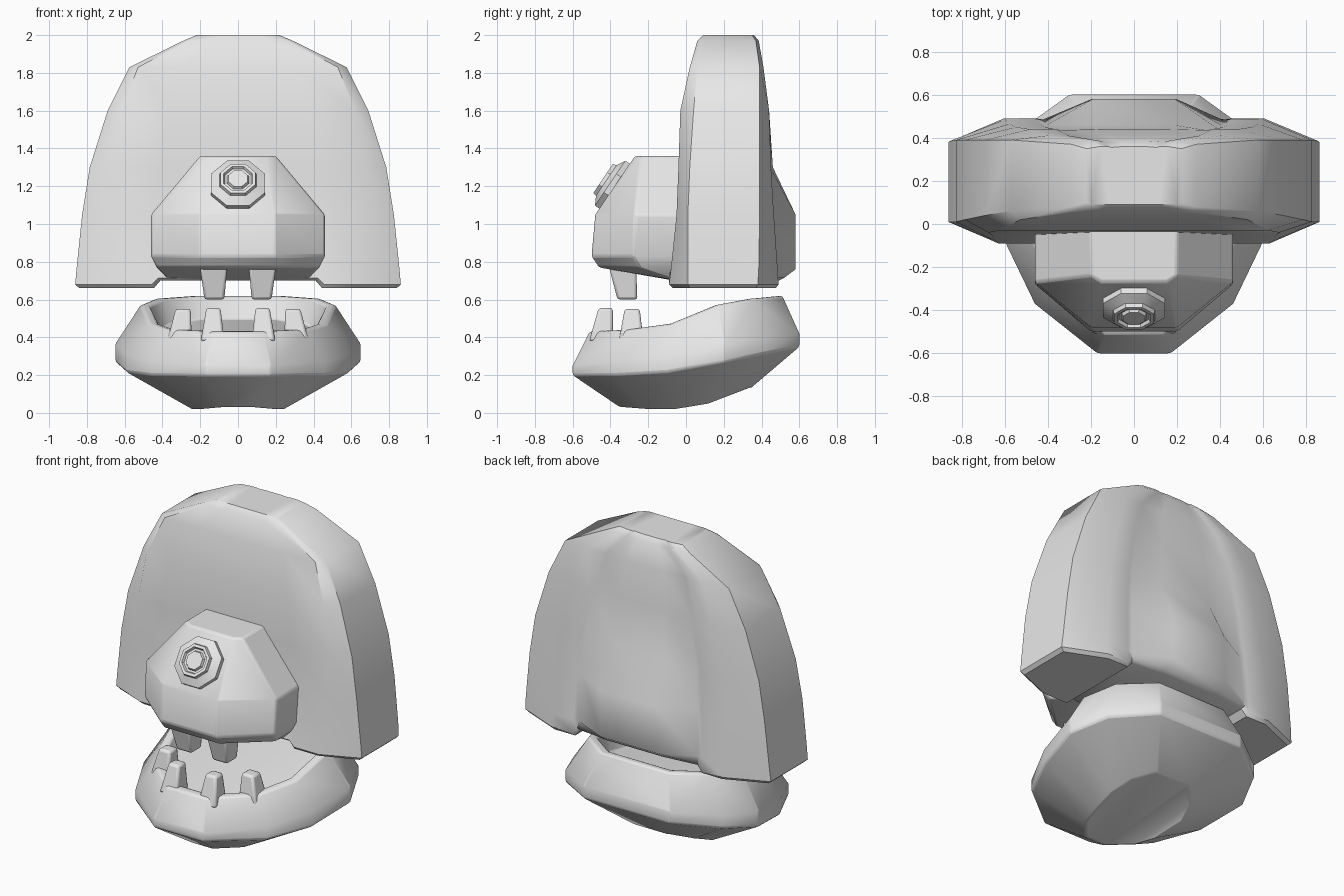
import bpy, bmesh, math
from mathutils import Vector, Matrix

if "Cube" in bpy.data.objects:
    bpy.data.objects.remove(bpy.data.objects["Cube"])

grey = bpy.data.materials.new("plain_grey")
grey.diffuse_color = (0.8, 0.8, 0.8, 1)
grey.use_nodes = True
grey.node_tree.nodes["Principled BSDF"].inputs["Base Color"].default_value = grey.diffuse_color


def finish(name, bm, bevel=0.0, angle=35):
    bmesh.ops.recalc_face_normals(bm, faces=bm.faces[:])
    me = bpy.data.meshes.new(name)
    bm.to_mesh(me)
    bm.free()
    me.materials.append(grey)
    ob = bpy.data.objects.new(name, me)
    bpy.context.collection.objects.link(ob)
    if bevel:
        m = ob.modifiers.new("soft_edges", 'BEVEL')
        m.width = bevel
        m.segments = 2
        m.limit_method = 'ANGLE'
        m.angle_limit = math.radians(35)
    bpy.ops.object.select_all(action='DESELECT')
    ob.select_set(True)
    bpy.context.view_layer.objects.active = ob
    bpy.ops.object.shade_smooth_by_angle(angle=math.radians(angle))
    return ob


def loft(name, halves, bevel=0.0, angle=35):
    """Skin mirrored half rings (front to back) and close both ends with strips."""
    bm = bmesh.new()
    rings = []
    for half in halves:
        pts = list(half) + [(-x, y, z) for x, y, z in reversed(half)]
        rings.append([bm.verts.new(p) for p in pts])
    n = len(rings[0])
    h = n // 2
    for a, b in zip(rings, rings[1:]):
        for i in range(n):
            j = (i + 1) % n
            bm.faces.new((a[i], a[j], b[j], b[i]))
    for r in (rings[0], rings[-1]):
        bm.faces.new((r[0], r[h - 1], r[h], r[n - 1]))
        for i in range(h // 2 - 1):
            q = (i, i + 1, h - 2 - i, h - 1 - i)
            bm.faces.new([r[k] for k in q])
            bm.faces.new([r[n - 1 - k] for k in q])
    return finish(name, bm, bevel, angle)


def interp(table, y):
    if y <= table[0][0]:
        return table[0][1]
    for (a, za), (b, zb) in zip(table, table[1:]):
        if y <= b:
            return za + (zb - za) * (y - a) / (b - a)
    return table[-1][1]


# Hood: z, half width, side front y, front y, front corner, side back y, back y, middle back y
hood_rows = [
    (2.00, .22, .10, .09, .90, .35, .36, .36),
    (1.97, .29, .08, .06, .90, .37, .385, .385),
    (1.83, .575, .06, .02, .92, .39, .41, .41),
    (1.60, .69, .04, -.03, .90, .39, .44, .44),
    (1.30, .785, .02, -.04, .86, .39, .45, .46),
    (1.05, .825, .01, -.05, .80, .39, .465, .58),
    (0.76, .855, .01, -.08, .75, .385, .485, .58),
    (0.68, .862, .01, -.09, .73, .38, .49, .52),
    (0.66, .84, .02, -.07, .73, .37, .475, .49),
]
hood = []
for z, w, sf, f, c, sb, b, mid in hood_rows:
    zc = .715 if z == .68 else .70 if z == .66 else z   # raised middle between the two flaps
    hood.append([(.23 * w, f, zc), (.49 * w, f, zc), (.53 * w, f, z), (c * w, f, z),
                 (w, sf, z), (w, sb, z),
                 (.70 * w, b, z), (.53 * w, b, z), (.49 * w, b - .005, zc), (.23 * w, mid, zc)])
loft("hood", hood, angle=40)

# Muzzle: z, half width, front half width, front y, side corner y
muzzle_rows = [
    (1.36, .20, .15, -.27, -.24),
    (1.05, .46, .20, -.48, -.27),
    (0.83, .46, .20, -.50, -.28),
    (0.77, .43, .19, -.46, -.25),
    (0.70, .36, .16, -.06, -.04),
]
loft("muzzle", [[(xf, yf, z), (w, ys, z), (w, .2, z), (xf, .2, z)]
                for z, w, xf, yf, ys in muzzle_rows], bevel=.012)

# Lower jaw: one outline scaled into stacked rings whose height follows a curve along y
outline = [(.17, -.60), (.46, -.37), (.59, -.10), (.65, .20), (.55, .42), (.30, .60)]
base = [(-.36, .03), (-.1, .01), (.1, .04), (.36, .14)]
lower = [(-.6, .20), (-.2, .20), (.05, .24), (.6, .35)]
upper = [(-.6, .25), (-.2, .29), (.1, .35), (.6, .42)]
rim = [(-.52, .43), (-.12, .45), (.06, .55), (.3, .60), (.5, .62)]
floor = [(-.45, .40), (-.1, .40), (.15, .43), (.45, .50)]
jaw = []
for sx, sy, curve in ((.40, .58, base), (1, 1, lower), (1, 1, upper),
                      (.79, .85, rim), (.72, .77, rim), (.66, .70, floor)):
    jaw.append([(x * sx, y * sy, interp(curve, y * sy)) for x, y in outline])
loft("lower_jaw", jaw, bevel=.012, angle=40)


# Eye: eight-sided stepped disc tilted to sit on the sloping muzzle
def eye():
    bm = bmesh.new()
    profile = [(.135, -.06), (.155, -.03), (.155, .02), (.105, .045), (.10, .065),
               (.082, .065), (.075, .05), (.062, .05), (.055, .065)]
    tilt = Vector((0, -.83, .56)).to_track_quat('Z', 'Y').to_matrix().to_4x4()
    place = Matrix.Translation((0, -.385, 1.205)) @ tilt
    rings = []
    for r, h in profile:
        rings.append([bm.verts.new(place @ Vector((r * math.cos((k + .5) * math.pi / 4),
                                                   r * math.sin((k + .5) * math.pi / 4), h)))
                      for k in range(8)])
    for a, b in zip(rings, rings[1:]):
        for k in range(8):
            bm.faces.new((a[k], a[k - 1], b[k - 1], b[k]))
    bm.faces.new(rings[0])
    bm.faces.new(rings[-1])
    finish("eye", bm, angle=25)


eye()


# Teeth: tapered blocks from a wide root to a narrower tip
def tooth(name, root, tip, root_size, tip_size):
    bm = bmesh.new()
    rings = []
    for (x, y, z), s in ((root, root_size), (tip, tip_size)):
        rings.append([bm.verts.new((x + a * s / 2, y + b * s / 2, z))
                      for a, b in ((-1, -1), (1, -1), (1, 1), (-1, 1))])
    a, b = rings
    for k in range(4):
        bm.faces.new((a[k], a[k - 1], b[k - 1], b[k]))
    bm.faces.new(a)
    bm.faces.new(b)
    finish(name, bm, bevel=.014)


for side, s in (("left", -1), ("right", 1)):
    tooth("upper_tooth_" + side, (s * .13, -.34, .80), (s * .125, -.31, .60), .15, .105)
    tooth("lower_inner_tooth_" + side, (s * .135, -.45, .38), (s * .13, -.425, .555), .125, .075)
    tooth("lower_outer_tooth_" + side, (s * .31, -.29, .38), (s * .29, -.285, .55), .13, .08)
